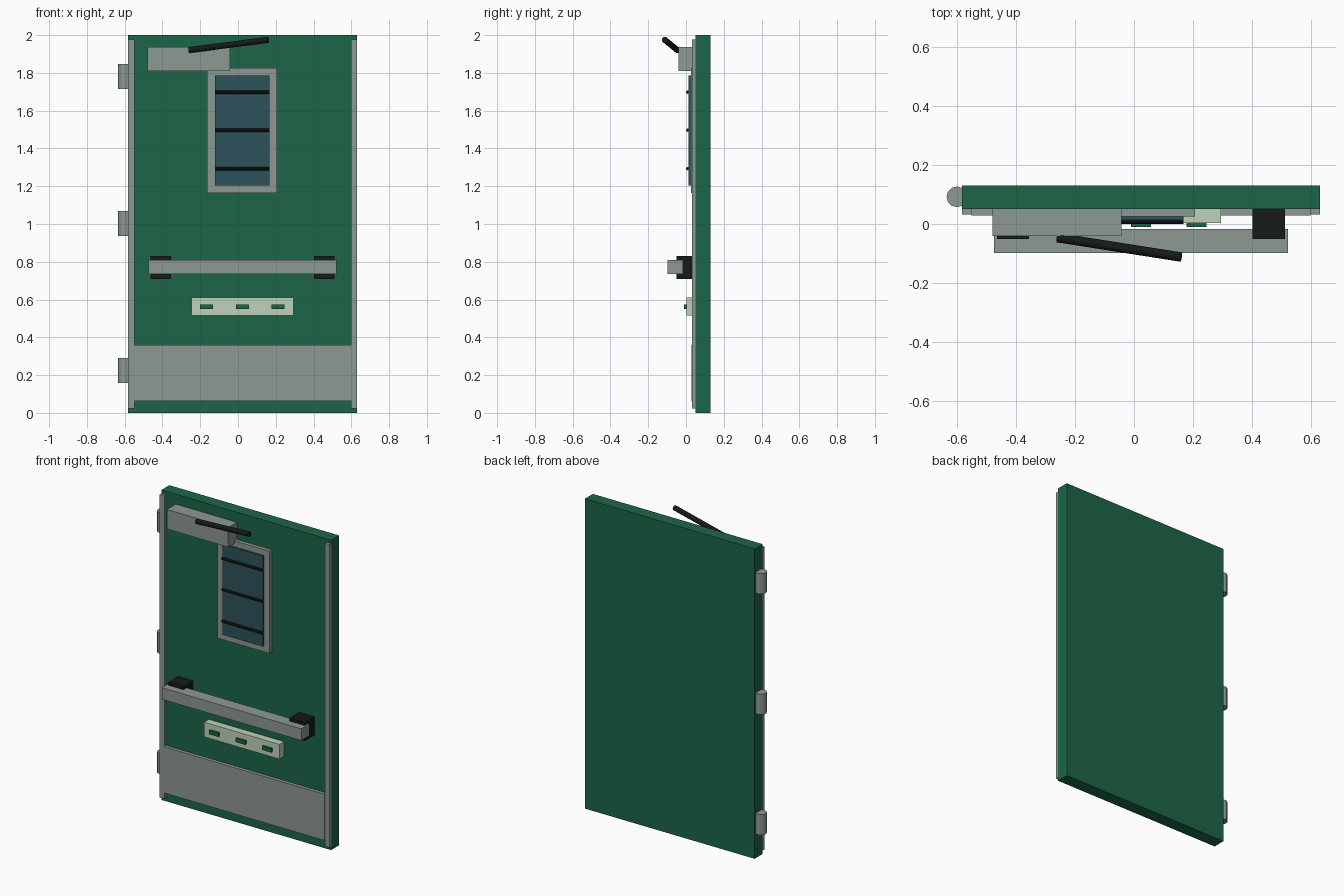
import bpy
from mathutils import Vector

if "Cube" in bpy.data.objects:
    bpy.data.objects.remove(bpy.data.objects["Cube"])


def material(name, r, g, b):
    m = bpy.data.materials.new(name)
    m.diffuse_color = (r, g, b, 1)
    m.use_nodes = True
    m.node_tree.nodes["Principled BSDF"].inputs["Base Color"].default_value = m.diffuse_color
    return m


GREEN = material("door_green", 0.012, 0.13, 0.065)
STEEL = material("steel", 0.27, 0.32, 0.29)
BLACK = material("black", 0.008, 0.01, 0.01)
GLASS = material("glass", 0.025, 0.085, 0.105)
PALE = material("pale_green", 0.52, 0.65, 0.50)


def box(name, x, y, z, mat):
    """Box from (min, max) ranges."""
    bpy.ops.mesh.primitive_cube_add(size=1, location=[(a + b) / 2 for a, b in (x, y, z)])
    o = bpy.context.object
    o.name = name
    o.scale = [b - a for a, b in (x, y, z)]
    o.data.materials.append(mat)
    bpy.ops.object.transform_apply(location=False, rotation=False, scale=True)
    return o


def rod(name, start, end, radius, mat, sides=12, turn=0.0):
    """Faceted cylinder between two points."""
    a, b = Vector(start), Vector(end)
    bpy.ops.mesh.primitive_cylinder_add(vertices=sides, radius=radius,
                                        depth=(b - a).length, location=(a + b) / 2)
    o = bpy.context.object
    o.name = name
    o.rotation_euler = (b - a).to_track_quat('Z', 'Y').to_euler()
    o.data.materials.append(mat)
    return o


# Door leaf, side strips and kick plate
box("door_leaf", (-0.582, 0.63), (0.05, 0.131), (0, 2), GREEN)
for side, x in (("left", -0.582), ("right", 0.597)):
    box(f"edge_strip_{side}", (x, x + 0.033), (0.033, 0.055), (0.022, 1.978), STEEL)
box("kick_plate", (-0.55, 0.598), (0.028, 0.055), (0.062, 0.36), STEEL)

# Window: four frame rails, pane and guard bars
FY = (0.026, 0.055)
for side, x in (("left", (-0.165, -0.12)), ("right", (0.165, 0.207))):
    box(f"window_frame_{side}", x, FY, (1.165, 1.825), STEEL)
for side, z in (("bottom", (1.165, 1.205)), ("top", (1.785, 1.825))):
    box(f"window_frame_{side}", (-0.12, 0.165), FY, z, STEEL)
box("window_pane", (-0.122, 0.167), (0.014, 0.055), (1.203, 1.787), GLASS)
for i, z in enumerate((1.293, 1.497, 1.698)):
    rod(f"window_bar_{i + 1}", (-0.12, 0.009, z), (0.167, 0.009, z), 0.009, BLACK, 8)

# Push bar on two brackets
box("push_bar", (-0.475, 0.521), (-0.099, -0.017), (0.735, 0.81), STEEL)
for side, x in (("left", -0.464), ("right", 0.402)):
    box(f"push_bar_bracket_{side}", (x, x + 0.109), (-0.05, 0.055), (0.71, 0.83), BLACK)

# Pale sign plate with three raised marks
box("sign_plate", (-0.245, 0.294), (0.003, 0.055), (0.515, 0.61), PALE)
for i, x in enumerate((-0.2, -0.01, 0.178)):
    box(f"sign_mark_{i + 1}", (x, x + 0.067), (-0.01, 0.01), (0.549, 0.574), GREEN)

# Door closer body and arm
box("closer_body", (-0.48, -0.042), (-0.04, 0.055), (1.81, 1.936), STEEL)
rod("closer_arm", (-0.26, -0.046, 1.921), (0.16, -0.112, 1.975), 0.016, BLACK)

# Hinge knuckles
for i, z in enumerate((0.225, 1.002, 1.78)):
    rod(f"hinge_{i + 1}", (-0.6, 0.092, z - 0.066), (-0.6, 0.092, z + 0.066), 0.035, STEEL)
